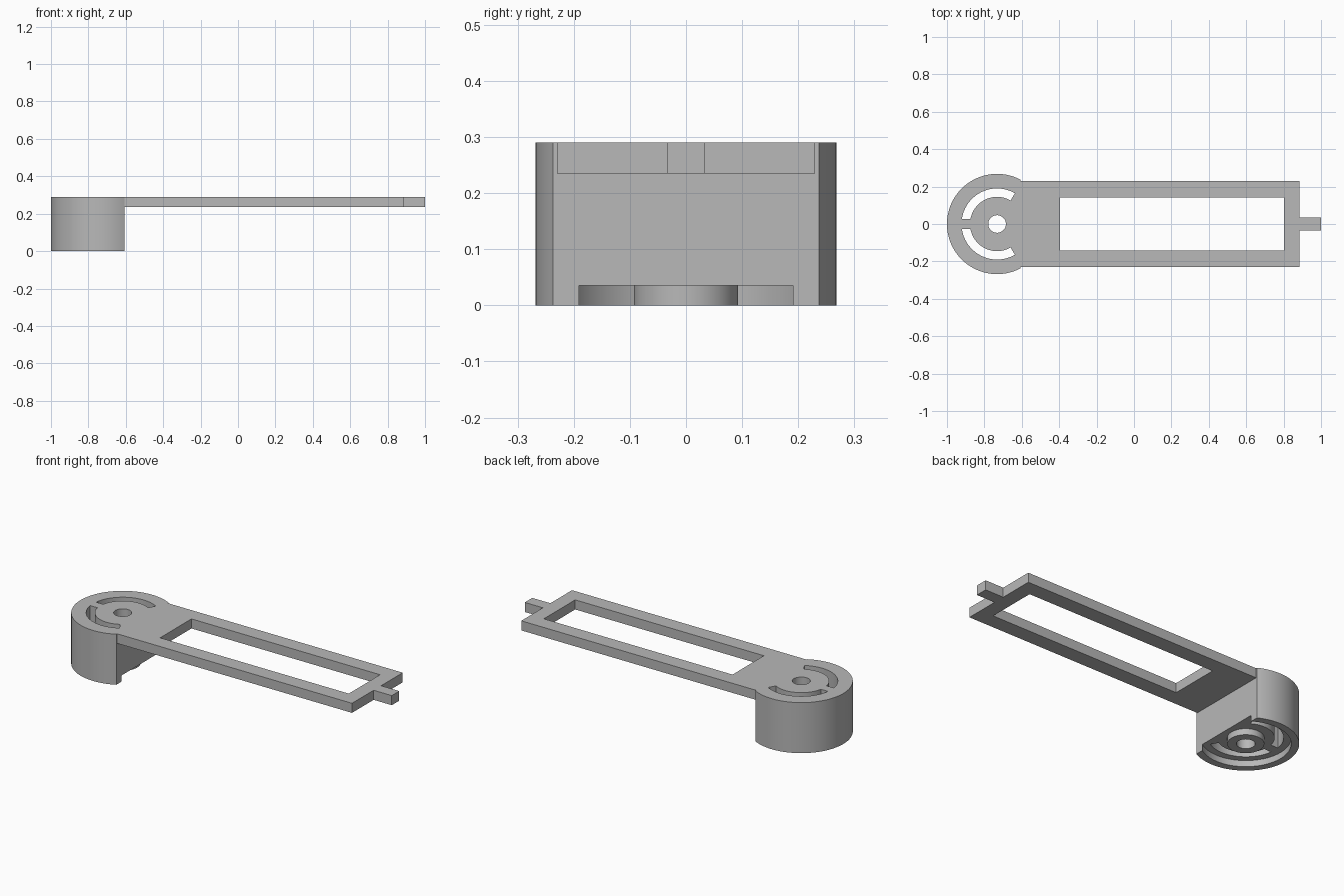
import bpy, bmesh
from math import pi, acos, asin, cos, sin, radians

cube = bpy.data.objects.get("Cube")
if cube:
    bpy.data.objects.remove(cube, do_unlink=True)

grey = bpy.data.materials.new("plain_grey")
grey.use_nodes = True
COLOUR = (0.48, 0.48, 0.48, 1)
grey.diffuse_color = COLOUR
grey.node_tree.nodes["Principled BSDF"].inputs["Base Color"].default_value = COLOUR

CX = -0.732              # drum axis
TOP, DECK = 0.29, 0.235  # upper and lower face of the arm
DRUM_R, FLAT = 0.268, 0.125


def arc(r, a0, a1, n):
    return [(CX + r * cos(a0 + (a1 - a0) * i / n), r * sin(a0 + (a1 - a0) * i / n))
            for i in range(n + 1)]


def circle(r, n=96):
    return arc(r, 0, 2 * pi, n)[:-1]


def rect(x0, x1, half):
    return [(x0, -half), (x1, -half), (x1, half), (x0, half)]


def prism(name, outline, z0, z1):
    """Extrude a flat outline from z0 to z1."""
    bm = bmesh.new()
    face = bm.faces.new([bm.verts.new((x, y, z0)) for x, y in outline])
    side = bmesh.ops.extrude_face_region(bm, geom=[face])["geom"]
    bmesh.ops.translate(bm, vec=(0, 0, z1 - z0),
                        verts=[v for v in side if isinstance(v, bmesh.types.BMVert)])
    bmesh.ops.recalc_face_normals(bm, faces=bm.faces[:])
    mesh = bpy.data.meshes.new(name)
    bm.to_mesh(mesh)
    bm.free()
    mesh.materials.append(grey)
    obj = bpy.data.objects.new(name, mesh)
    bpy.context.collection.objects.link(obj)
    return obj


def combine(body, tool, operation):
    """Apply a boolean to the body and discard the tool."""
    bpy.context.view_layer.objects.active = body
    mod = body.modifiers.new(tool.name, "BOOLEAN")
    mod.operation, mod.object, mod.solver = operation, tool, "EXACT"
    bpy.ops.object.modifier_apply(modifier=mod.name)
    bpy.data.objects.remove(tool, do_unlink=True)


# Drum with one flat side
a = acos(FLAT / DRUM_R)
body = prism("drum_and_arm", arc(DRUM_R, a, 2 * pi - a, 80), 0, TOP)

# Arm plate with its end tab as one outline
arm = [(-0.7, -0.23), (0.885, -0.23), (0.885, -0.034), (1, -0.034)]
arm += [(x, -y) for x, y in reversed(arm)]
combine(body, prism("arm_plate", arm, DECK, TOP), "UNION")

# Long window in the arm
combine(body, prism("window", rect(-0.395, 0.803, 0.142), 0.1, 0.4), "DIFFERENCE")

# Recess under the drum, with a raised hub and a bore
combine(body, prism("recess", circle(0.228), -0.1, 0.035), "DIFFERENCE")
combine(body, prism("hub", circle(0.093), 0, 0.1), "UNION")
combine(body, prism("bore", circle(0.047, 64), -0.1, 0.4), "DIFFERENCE")

# Two curved slots through the drum, mirrored across the middle
OUT, INN, BAR = 0.19, 0.145, 0.026
slot = (arc(OUT, radians(60), pi - asin(BAR / OUT), 32)
        + arc(INN, pi - asin(BAR / INN), radians(60), 32))
for s in (1, -1):
    combine(body, prism("slot", [(x, s * y) for x, y in slot], -0.1, 0.4), "DIFFERENCE")

# Smooth round walls, sharp edges
bpy.ops.object.select_all(action="DESELECT")
body.select_set(True)
bpy.context.view_layer.objects.active = body
bpy.ops.object.shade_smooth_by_angle(angle=radians(30))
